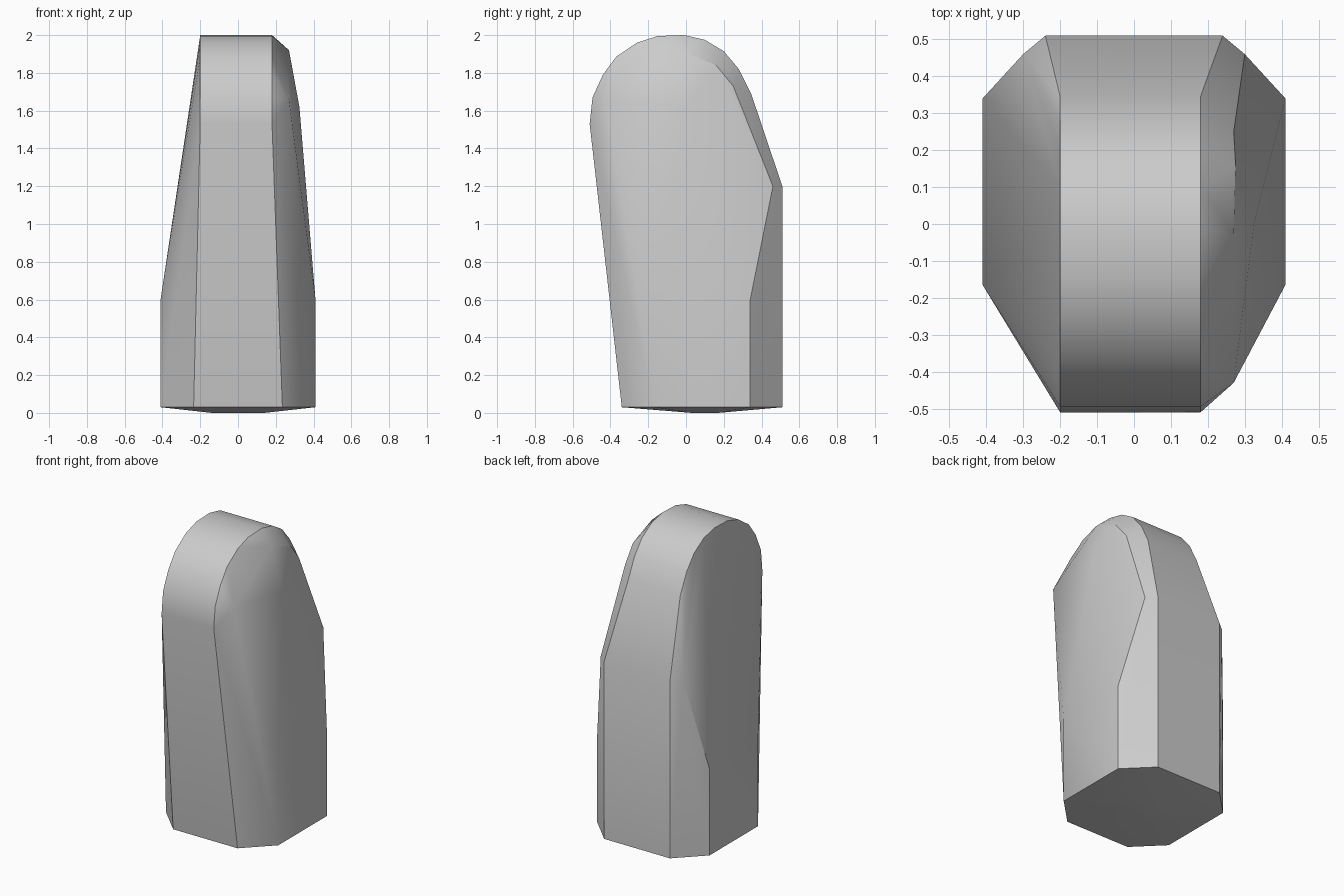
import bpy
import bmesh
from math import radians

cube = bpy.data.objects.get("Cube")
if cube:
    bpy.data.objects.remove(cube, do_unlink=True)

stone = bpy.data.materials.new("stone_grey")
stone.use_nodes = True
colour = (0.6, 0.6, 0.6, 1)
stone.diffuse_color = colour
stone.node_tree.nodes["Principled BSDF"].inputs["Base Color"].default_value = colour

points = []

# Rounded crown: one (y, z) arch swept across the narrow top band
arch = [(-0.51, 1.53), (-0.495, 1.67), (-0.44, 1.79), (-0.37, 1.885),
        (-0.26, 1.96), (-0.15, 1.995), (-0.01, 2.0), (0.1, 1.975),
        (0.2, 1.915), (0.28, 1.82), (0.345, 1.69)]
for y, z in arch:
    points += [(-0.2, y, z), (0.18, y, z)]

# Lower body: mirrored footprint, vertical sides and back
for side in (-1, 1):
    points += [(side * 0.235, -0.34, 0.03)]
    for z in (0.03, 0.6):
        points += [(side * 0.41, -0.165, z), (side * 0.41, 0.34, z)]
    for z in (0.03, 1.2):
        points.append((side * 0.24, 0.51, z))
    points.append((side * 0.3, 0.46, 1.2))
    # Slightly bulging underside
    points += [(side * 0.14, 0.03, 0), (side * 0.14, 0.17, 0)]

# Chipped shoulder on one side
points += [(0.27, -0.43, 1.66), (0.27, -0.03, 1.92), (0.275, 0.16, 1.84),
           (0.27, 0.25, 1.73), (0.325, 0, 1.62)]

# Wrap the shape and merge flat triangles
bm = bmesh.new()
for p in points:
    bm.verts.new(p)
bmesh.ops.convex_hull(bm, input=bm.verts[:])
loose = [v for v in bm.verts if not v.link_faces]
bmesh.ops.delete(bm, geom=loose, context="VERTS")
bmesh.ops.dissolve_limit(bm, angle_limit=radians(0.5), verts=bm.verts[:], edges=bm.edges[:])
bmesh.ops.recalc_face_normals(bm, faces=bm.faces[:])
mesh = bpy.data.meshes.new("standing_stone")
bm.to_mesh(mesh)
bm.free()
mesh.materials.append(stone)

body = bpy.data.objects.new("standing_stone", mesh)
bpy.context.collection.objects.link(body)
bpy.ops.object.select_all(action="DESELECT")
body.select_set(True)
bpy.context.view_layer.objects.active = body
bpy.ops.object.shade_smooth_by_angle(angle=radians(30))
